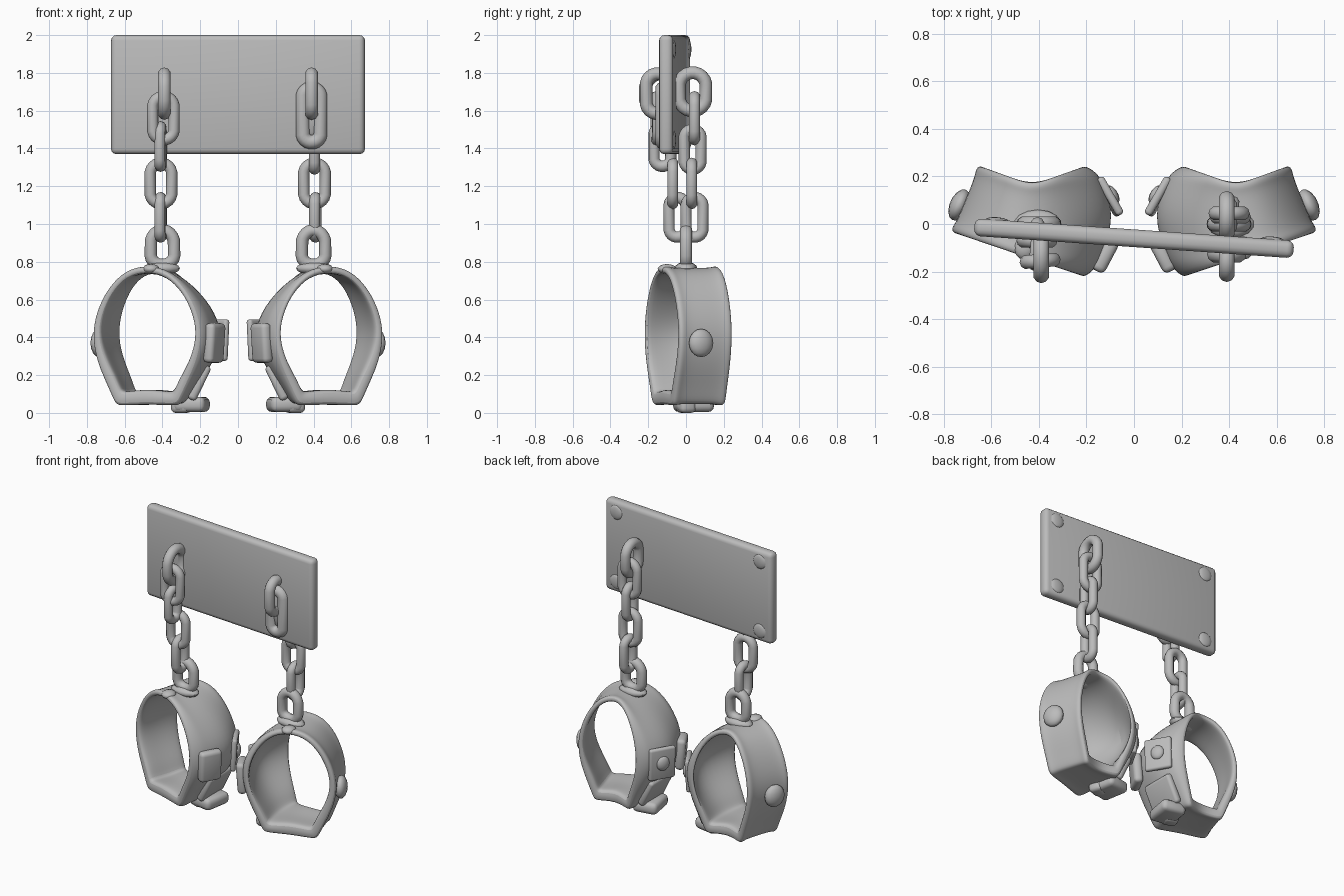
import bpy, bmesh, math
from mathutils import Matrix, Vector

if "Cube" in bpy.data.objects:
    bpy.data.objects.remove(bpy.data.objects["Cube"])

iron = bpy.data.materials.new("grey iron")
iron.diffuse_color = (0.5, 0.5, 0.5, 1)
iron.use_nodes = True
iron.node_tree.nodes["Principled BSDF"].inputs["Base Color"].default_value = iron.diffuse_color


def finish(name, bm, matrix=Matrix(), subsurf=0):
    """Turn a bmesh into a smooth, single-coloured object."""
    bm.transform(matrix)
    bmesh.ops.recalc_face_normals(bm, faces=bm.faces)
    mesh = bpy.data.meshes.new(name)
    bm.to_mesh(mesh)
    bm.free()
    mesh.materials.append(iron)
    ob = bpy.data.objects.new(name, mesh)
    bpy.context.collection.objects.link(ob)
    if subsurf:
        mod = ob.modifiers.new("round", "SUBSURF")
        mod.levels = mod.render_levels = subsurf
    bpy.ops.object.select_all(action="DESELECT")
    ob.select_set(True)
    bpy.context.view_layer.objects.active = ob
    bpy.ops.object.shade_smooth_by_angle(angle=math.radians(50))
    return ob


def skin(bm, rings):
    """Join a closed loop of closed rings with quads."""
    rows = [[bm.verts.new(p) for p in ring] for ring in rings]
    n, m = len(rows), len(rows[0])
    for i in range(n):
        a, b = rows[i], rows[(i + 1) % n]
        for j in range(m):
            k = (j + 1) % m
            bm.faces.new((a[j], a[k], b[k], b[j]))


def link(name, centre, width, height, yaw=0, r=0.03, flare=0):
    """Oval chain link, facing the front at yaw 0 and edge-on at yaw 90."""
    bm = bmesh.new()
    R = width / 2 - r
    straight = height / 2 - r - R
    rings = []
    for i in range(20):
        a = 2 * math.pi * (i + 0.5) / 20
        out = Vector((math.cos(a), 0, math.sin(a)))
        p = out * R + Vector((0, 0, math.copysign(straight, out.z)))
        p.x *= 1 - flare * out.z
        rings.append([p + out * r * math.cos(b) + Vector((0, r * math.sin(b), 0))
                      for b in [2 * math.pi * k / 10 for k in range(10)]])
    skin(bm, rings)
    finish(name, bm, Matrix.Translation(centre) @ Matrix.Rotation(math.radians(yaw), 4, "Z"))


def place(matrix, centre, yaw, tilt):
    return (matrix @ Matrix.Translation(centre) @ Matrix.Rotation(math.radians(yaw), 4, "Z")
            @ Matrix.Rotation(math.radians(tilt), 4, "Y"))


def block(name, matrix, centre, size, bevel, yaw=0, tilt=0):
    """Soft-edged box."""
    bm = bmesh.new()
    bmesh.ops.create_cube(bm, size=1)
    bm.transform(Matrix.Diagonal((*size, 1)))
    bmesh.ops.bevel(bm, geom=bm.edges[:], offset=bevel, segments=3, profile=0.5, affect="EDGES")
    finish(name, bm, place(matrix, centre, yaw, tilt))


def dome(name, matrix, centre, size, yaw=0):
    bm = bmesh.new()
    bmesh.ops.create_uvsphere(bm, u_segments=14, v_segments=8, radius=1)
    bm.transform(Matrix.Diagonal((*size, 1)))
    finish(name, bm, place(matrix, centre, yaw, 0))


# Hanging plate, slightly turned, with worn rivets on its back corners
plate_m = Matrix.Translation((0, -0.06, 1.685)) @ Matrix.Rotation(-0.07, 4, "Z")
block("wall_plate", plate_m, (0, 0, 0), (1.346, 0.074, 0.63), 0.028)
for x in (-0.58, 0.58):
    for z in (-0.24, 0.24):
        dome("plate_rivet", plate_m, (x, 0.034, z), (0.05, 0.014, 0.05))

# Left chain, in front of the plate
link("left_plate_ring", (-0.39, -0.13, 1.69), 0.24, 0.28, 90, 0.034)
link("left_link_upper", (-0.395, -0.155, 1.56), 0.175, 0.29, 5)
link("left_link_middle", (-0.41, -0.125, 1.41), 0.15, 0.27, 85)
link("left_link_lower", (-0.408, -0.07, 1.215), 0.175, 0.275)
link("left_link_bottom", (-0.41, -0.045, 1.035), 0.15, 0.27, 85)

# Right chain, behind the plate, with a second ring and fused link in front
link("right_plate_ring", (0.39, -0.15, 1.69), 0.19, 0.28, 90, 0.034)
link("right_fused_link", (0.39, -0.125, 1.575), 0.17, 0.36, 0, 0.038)
dome("right_fused_mound", Matrix(), (0.39, -0.10, 1.60), (0.085, 0.05, 0.16))
link("right_back_ring", (0.39, 0.035, 1.70), 0.21, 0.27, 90, 0.034)
link("right_link_upper", (0.4, 0.045, 1.56), 0.175, 0.29)
link("right_link_middle", (0.405, 0.035, 1.395), 0.15, 0.27, 90)
link("right_link_lower", (0.405, 0.03, 1.215), 0.175, 0.275)
link("right_link_bottom", (0.41, 0.045, 1.035), 0.15, 0.27, 85)

# Half outline of a cuff: round above, flat below
half = [(0, .785), (.13, .76), (.24, .665), (.315, .53), (.337, .40),
        (.305, .26), (.23, .12), (.195, .045), (.165, .035), (0, .045)]
outline = half + [(-t, z) for t, z in half[-2:0:-1]]
# Band cross-section: depth factor and inset, with a thicker rolled rim
section = [(-1, .005), (-.82, 0), (-.66, .010), (0, .010), (.66, .010), (.82, 0),
           (1, .005), (1, .06), (.8, .07), (0, .058), (-.8, .07), (-1, .06)]


def cuff_point(t, z, w, inset):
    """Point on the cuff: slanted front rim, straight back rim, bulging inner side."""
    thick = 0.8 + (0.45 * (0.4 - z) / 0.36 if z < 0.4 else -0.2 * (z - 0.4) / 0.38)
    d = Vector((t, z - 0.4))
    d *= 1 - inset * (thick if inset > .03 else 1) / d.length
    u, f = d.x / 0.337, (w + 1) / 2
    front = Vector((-0.485 + 0.295 * u, -0.13 - 0.10 * u))
    back = Vector((-0.428 + 0.235 * u, 0.165 + 0.085 * abs(u)))
    p = front.lerp(back, f)
    if t > 0:
        p += Vector((0.135, 0.03)) * (t / 0.337) ** 2 * (1 - w * w)
    return Vector((p.x, p.y, 0.4 + d.y))


for side, s in (("left", 1), ("right", -1)):
    flip = Matrix.Diagonal((s, 1, 1, 1))
    bm = bmesh.new()
    skin(bm, [[cuff_point(t, z, w, i) for w, i in section] for t, z in outline])
    finish(side + "_cuff_band", bm, flip, 2)
    # Buckle pad with its stud, worn front lug and the strap below
    block(side + "_buckle_pad", flip, (-.105, .115, .385), (.035, .18, .22), .015, 30, 3)
    dome(side + "_buckle_stud", flip, (-.092, .122, .39), (.025, .045, .05), 30)
    block(side + "_buckle_lug", flip, (-.125, -.13, .37), (.06, .15, .21), .024, -28, 4)
    block(side + "_buckle_strap", flip, (-.205, .04, .16), (.05, .24, .20), .02, 0, 26)
    # Knobs beneath the cuff and the rivet on its outer side
    block(side + "_bottom_knob", flip, (-.245, .04, .045), (.17, .20, .08), .03, -10)
    block(side + "_bottom_catch", flip, (-.30, .0, .04), (.10, .09, .08), .025, -20)
    dome(side + "_outer_rivet", flip, (-.735, .08, .37), (.04, .07, .075), -24)
    # Hanging loop, wider at its foot, with a collar and the folded rim seam
    link(side + "_cuff_loop", (-0.4 * s, 0.0, 0.875), 0.19, 0.25, 0, 0.033, 0.12)
    dome(side + "_loop_collar", flip, (-.405, 0.0, 0.765), (.10, .06, .035))
    dome(side + "_rim_seam", flip, (-.46, -0.10, 0.762), (.045, .05, .026))
